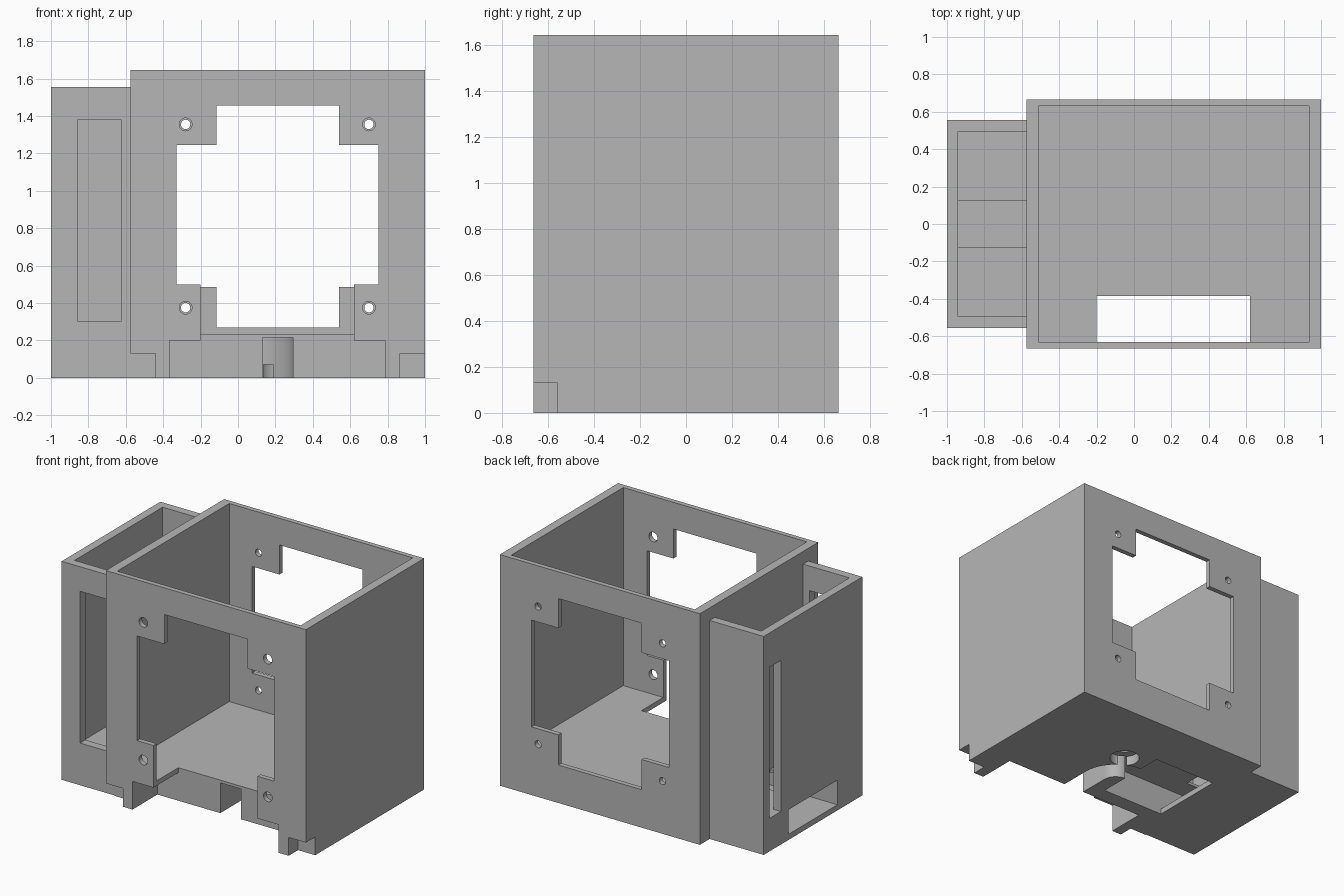
import bpy, bmesh, math

if "Cube" in bpy.data.objects:
    bpy.data.objects.remove(bpy.data.objects["Cube"], do_unlink=True)

grey = bpy.data.materials.new("matte grey")
grey.use_nodes = True
grey.diffuse_color = (0.47, 0.47, 0.47, 1)
grey.node_tree.nodes["Principled BSDF"].inputs["Base Color"].default_value = (0.47, 0.47, 0.47, 1)


def prism(name, outline, z0, z1):
    """Extrude a flat outline upwards from z0 to z1."""
    bm = bmesh.new()
    face = bm.faces.new([bm.verts.new((x, y, z0)) for x, y in outline])
    top = bmesh.ops.extrude_face_region(bm, geom=[face])["geom"]
    bmesh.ops.translate(bm, vec=(0, 0, z1 - z0),
                        verts=[v for v in top if isinstance(v, bmesh.types.BMVert)])
    bmesh.ops.recalc_face_normals(bm, faces=bm.faces)
    mesh = bpy.data.meshes.new(name)
    bm.to_mesh(mesh)
    bm.free()
    mesh.materials.append(grey)
    ob = bpy.data.objects.new(name, mesh)
    bpy.context.collection.objects.link(ob)
    return ob


def box(name, x0, x1, y0, y1, z0, z1):
    return prism(name, [(x0, y0), (x1, y0), (x1, y1), (x0, y1)], z0, z1)


def arc(cx, cy, r, start, end, steps):
    angles = [math.radians(start + (end - start) * i / steps) for i in range(steps + 1)]
    return [(cx + r * math.cos(a), cy + r * math.sin(a)) for a in angles]


def disc(name, x, y, r, z0, z1):
    return prism(name, arc(x, y, r, 0, 352.5, 47), z0, z1)


def combine(body, tool, operation="DIFFERENCE"):
    """Apply a boolean to the body and discard the tool."""
    mod = body.modifiers.new("shape", "BOOLEAN")
    mod.operation, mod.solver, mod.object = operation, "EXACT", tool
    bpy.context.view_layer.update()
    result = bpy.data.meshes.new_from_object(
        body.evaluated_get(bpy.context.evaluated_depsgraph_get()))
    body.modifiers.clear()
    body.data = result
    bpy.data.objects.remove(tool, do_unlink=True)


# Main box with the smaller side compartment
housing = box("housing", -0.575, 1, -0.665, 0.665, 0, 1.645)
combine(housing, box("side_compartment", -1, -0.54, -0.555, 0.555, 0, 1.555), "UNION")

cuts = [
    # Open-topped interiors
    ("main_interior", -0.51, 0.935, -0.63, 0.63, 0.235, 2),
    ("side_interior", -0.94, -0.575, -0.495, 0.495, 0.235, 2),
    # Stepped windows in back and front walls
    ("back_window", -0.33, 0.75, 0.6, 0.7, 0.485, 1.245),
    ("back_window_tall", -0.115, 0.54, 0.6, 0.7, 0.27, 1.455),
    ("front_window", -0.33, 0.75, -0.7, -0.6, 0.5, 1.245),
    ("front_window_tall", -0.115, 0.54, -0.7, -0.6, 0.27, 1.455),
    # Front recess through wall and floor
    ("front_gap", -0.2, 0.62, -0.7, -0.385, -0.1, 0.5),
    ("front_undercut", -0.365, 0.785, -0.7, -0.385, -0.1, 0.2),
    # Notches at the lower front corners
    ("corner_notch", 0.865, 1.1, -0.7, -0.56, -0.1, 0.13),
    ("corner_notch", -0.7, -0.44, -0.7, -0.56, -0.1, 0.13),
    # Side compartment openings
    ("side_front_window", -0.855, -0.625, -0.6, -0.45, 0.3, 1.38),
    ("side_slot", -1.1, -0.9, 0.36, 0.49, 0.235, 1.31),
    ("side_floor_hole", -0.94, -0.575, -0.125, 0.125, 0.1, 0.3),
    # Pocket under the floor and the tunnel leading out sideways
    ("pocket", -0.47, 0.03, -0.275, 0.275, -0.1, 0.215),
    ("tunnel", -1.1, -0.4, -0.275, 0.275, 0.04, 0.215),
]
for cut in cuts:
    combine(housing, box(*cut))

# Curved channel joining the front recess to the pocket
channel = ([(0.13, -0.7), (0.295, -0.7)] + arc(0.03, -0.16, 0.265, 0, 90, 20)
           + [(-0.02, 0.105), (-0.02, -0.06)] + arc(0.03, -0.16, 0.1, 90, 0, 20))
combine(housing, prism("channel", channel, -0.1, 0.215))

# Stepped mounting hole in the underside
combine(housing, disc("mount_hole", 0.21, 0.15, 0.1, -0.1, 0.07))
combine(housing, disc("mount_core", 0.21, 0.15, 0.04, -0.1, 0.17))

# Screw holes, wider in the front wall
for x in (-0.28, 0.7):
    for z in (0.375, 1.355):
        for y, r in ((-0.65, 0.034), (0.65, 0.025)):
            tool = disc("screw_hole", 0, 0, r, -0.1, 0.1)
            tool.rotation_euler.x = math.pi / 2
            tool.location = (x, y, z)
            combine(housing, tool)

bpy.context.view_layer.objects.active = housing
housing.select_set(True)
bpy.ops.object.shade_smooth_by_angle(angle=math.radians(30))
